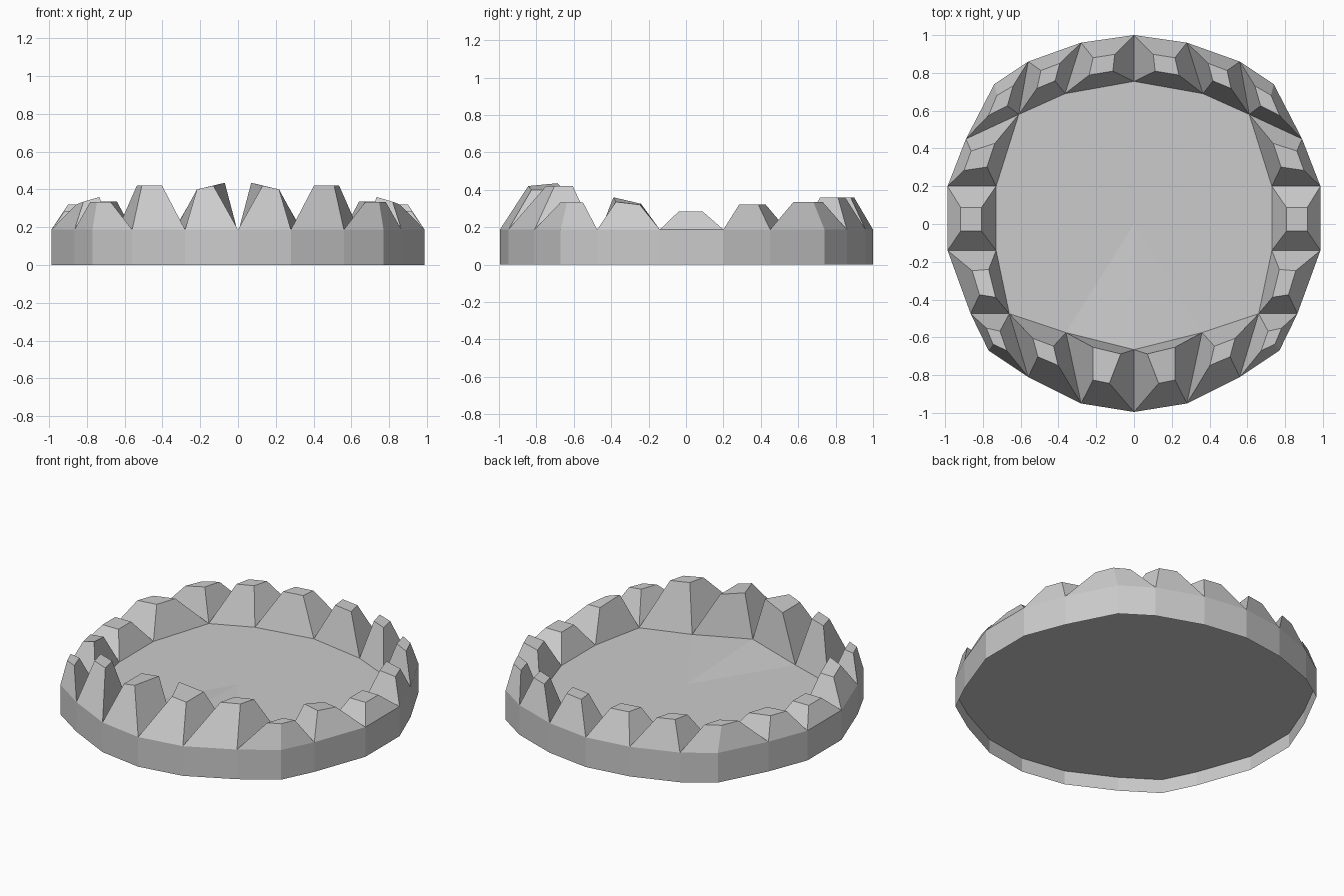
import bpy
import bmesh
from mathutils import Vector

cube = bpy.data.objects.get("Cube")
if cube:
    bpy.data.objects.remove(cube, do_unlink=True)

RIM = 0.187      # top of the outer wall, where the crags begin
FLOOR = 0.138    # floor between the crags
FRONT = 0.17     # the floor rises a little at the middle of the front
UNDER = 0.088    # sheet that closes the hollow underside

stone = bpy.data.materials.new("stone_grey")
stone.use_nodes = True
grey = (0.6, 0.6, 0.6, 1.0)
stone.diffuse_color = grey
stone.node_tree.nodes["Principled BSDF"].inputs["Base Color"].default_value = grey

# Left half of the outlines, running from the front to the back
outer = [Vector((x, y, RIM)) for x, y in (
    (0, -0.995), (0.28, -0.95), (0.56, -0.81), (0.77, -0.67), (0.865, -0.475), (0.987, -0.14),
    (0.987, 0.2), (0.89, 0.45), (0.74, 0.74), (0.56, 0.86), (0.28, 0.96), (0, 1))]
inner = [Vector((x, y, FLOOR)) for x, y in (
    (0, -0.665), (0.36, -0.575), (0.66, -0.475), (0.73, -0.14),
    (0.73, 0.2), (0.61, 0.58), (0.365, 0.69), (0, 0.755))]
inner[0].z = FRONT


def mirror(p):
    return Vector((-p.x, p.y, p.z))


def full_loop(half):
    """Close a half outline by mirroring it across the centre line."""
    return half + [mirror(p) for p in reversed(half[1:-1])]


def at_height(loop, z):
    return [Vector((p.x, p.y, z)) for p in loop]


def make_object(name, verts, faces, fix_normals=False):
    mesh = bpy.data.meshes.new(name)
    mesh.from_pydata(verts, [], faces)
    if fix_normals:
        bm = bmesh.new()
        bm.from_mesh(mesh)
        bmesh.ops.recalc_face_normals(bm, faces=bm.faces[:])
        bm.to_mesh(mesh)
        bm.free()
    mesh.materials.append(stone)
    obj = bpy.data.objects.new(name, mesh)
    bpy.context.collection.objects.link(obj)


def make_crag(name, base, along_out, along_in, across, heights):
    """Four-sided rock; its top is placed by fractions along and across the base."""
    out_a, out_b, in_a, in_b = base
    v_out, v_in = across
    corners = [(along_out[0], v_out), (along_out[1], v_out),
               (along_in[1], v_in), (along_in[0], v_in)]
    top = []
    for (u, v), z in zip(corners, heights):
        p = out_a.lerp(out_b, u).lerp(in_a.lerp(in_b, u), v)
        top.append((p.x, p.y, z))
    faces = [(i, (i + 1) % 4, 4 + (i + 1) % 4, 4 + i) for i in range(4)]
    faces += [(4, 5, 6, 7), (3, 2, 1, 0)]
    make_object(name, [out_a, out_b, in_b, in_a] + top, faces, fix_normals=True)


# Outer wall, open underneath
rim = full_loop(outer)
count = len(rim)
make_object("outer_wall", at_height(rim, 0) + rim,
            [(i, (i + 1) % count, count + (i + 1) % count, count + i) for i in range(count)])

# Underside sheet
make_object("underside", at_height(rim, UNDER), [tuple(range(count))])

# Floor, a fan of flat facets around the middle
floor_loop = full_loop(inner)
count = len(floor_loop)
make_object("floor", floor_loop + [Vector((0, 0, FLOOR))],
            [(i, (i + 1) % count, count) for i in range(count)])

# Crags: base corners, top extent along the outer and inner edge, extent across, heights
o, n = outer, inner
mid = (0.3, 0.67)
crags = {
    "front_crag": ((o[0], o[1], n[0], n[1]),
                   (0.42, 0.7), (0.2, 0.62), (0.38, 0.88), (0.42, 0.4, 0.4, 0.435)),
    "front_corner_crag": ((o[1], o[2], n[1], n[2]), mid, mid, (0.44, 0.72), [0.42] * 4),
    "front_cheek_crag": ((o[3], o[4], o[2], n[2]), mid, mid, (0.25, 0.6), [0.333] * 4),
    "front_side_crag": ((o[4], o[5], n[2], n[3]),
                        (0.3, 0.68), (0.26, 0.7), (0.38, 0.75), (0.335, 0.32, 0.325, 0.36)),
    "middle_side_crag": ((o[5], o[6], n[3], n[4]), mid, mid, (0.27, 0.7), [0.285] * 4),
    "back_side_crag": ((o[6], o[7], n[4], n[5]), mid, mid, (0.22, 0.68), [0.32] * 4),
    "back_cheek_crag": ((o[7], o[8], n[5], o[9]), mid, mid, (0.3, 0.7), [0.335] * 4),
    "back_corner_crag": ((o[9], o[10], n[5], n[6]), mid, mid, (0.28, 0.62), [0.36] * 4),
    "back_crag": ((o[10], o[11], n[6], n[7]), mid, mid, (0.35, 0.7), [0.36] * 4),
}
for name, (base, *shape) in crags.items():
    make_crag("left_" + name, base, *shape)
    make_crag("right_" + name, [mirror(p) for p in base], *shape)
